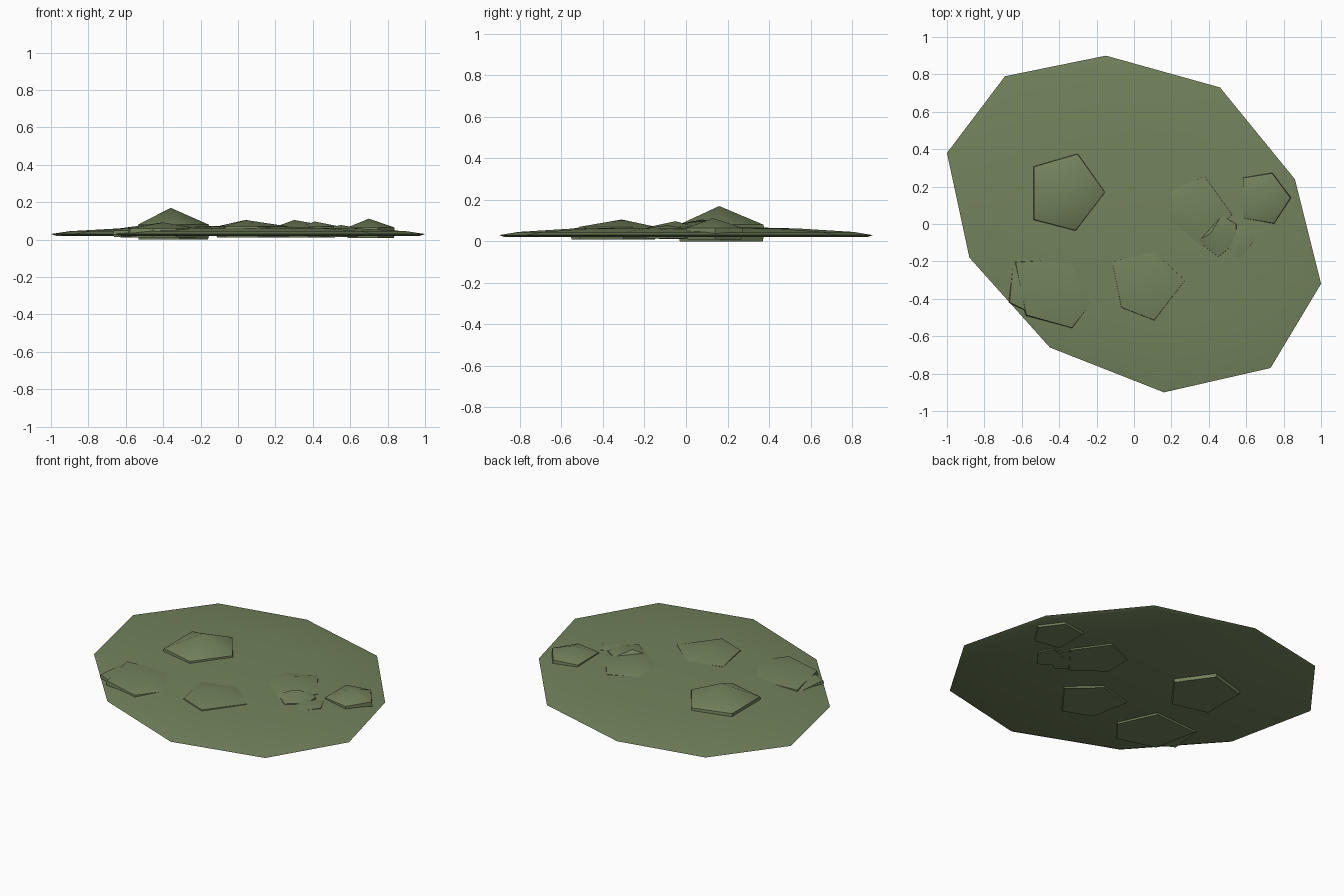
import bpy, bmesh, math
from mathutils import Vector

cube = bpy.data.objects.get("Cube")
if cube:
    bpy.data.objects.remove(cube, do_unlink=True)

# Single moss green
moss = bpy.data.materials.new("moss_green")
moss.use_nodes = True
color = (0.17, 0.225, 0.108, 1)
moss.diffuse_color = color
bsdf = moss.node_tree.nodes["Principled BSDF"]
bsdf.inputs["Base Color"].default_value = color
bsdf.inputs["Roughness"].default_value = 0.9


def mound(name, outline, apex, rings):
    """Stack scaled copies of an outline (scale, z) around the apex; cap the bottom, peak the top."""
    bm = bmesh.new()
    center = Vector(apex[:2])
    loops = []
    for scale, z in rings:
        loop = []
        for p in outline:
            q = center + (Vector(p) - center) * scale
            loop.append(bm.verts.new((q.x, q.y, z)))
        loops.append(loop)
    n = len(outline)
    for low, high in zip(loops, loops[1:]):
        for i in range(n):
            j = (i + 1) % n
            bm.faces.new((low[i], low[j], high[j], high[i]))
    bm.faces.new(loops[0])
    tip = bm.verts.new(apex)
    for i in range(n):
        bm.faces.new((loops[-1][i], loops[-1][(i + 1) % n], tip))
    bmesh.ops.recalc_face_normals(bm, faces=bm.faces)
    mesh = bpy.data.meshes.new(name)
    bm.to_mesh(mesh)
    bm.free()
    mesh.materials.append(moss)
    obj = bpy.data.objects.new(name, mesh)
    bpy.context.collection.objects.link(obj)
    bpy.ops.object.select_all(action='DESELECT')
    obj.select_set(True)
    bpy.context.view_layer.objects.active = obj
    bpy.ops.object.shade_smooth_by_angle(angle=math.radians(35))
    return obj


# Wide ten-sided mat with a low dome
mound("ground_mat",
      [(-.15, .9), (.46, .73), (.86, .24), (1, -.32), (.73, -.77),
       (.16, -.9), (-.45, -.66), (-.88, -.18), (-1, .38), (-.69, .79)],
      (0, 0, .075),
      [(.97, .02), (1, .03), (.9, .045), (.6, .062)])

# Pentagonal clumps: outline, apex, bottom height, rim height
clumps = {
    "tall_clump": ([(-.3, .38), (-.15, .17), (-.31, -.04), (-.54, .02), (-.54, .31)],
                   (-.36, .16, .17), 0, .08),
    "edge_clump_wide": ([(-.64, -.2), (-.33, -.18), (-.22, -.42), (-.33, -.56), (-.58, -.49)],
                        (-.4, -.37, .092), .01, .06),
    "edge_clump_small": ([(-.65, -.21), (-.4, -.2), (-.33, -.4), (-.45, -.53), (-.67, -.42)],
                         (-.5, -.36, .08), .015, .05),
    "front_clump": ([(.1, -.14), (.28, -.3), (.11, -.52), (-.07, -.45), (-.12, -.2)],
                    (.04, -.31, .105), .01, .07),
    "inner_clump": ([(.38, .26), (.53, .05), (.38, -.14), (.19, 0), (.19, .18)],
                    (.3, .08, .105), .012, .066),
    "middle_clump": ([(.47, .05), (.55, 0), (.55, -.1), (.45, -.18), (.34, -.09)],
                     (.41, -.05, .097), .015, .07),
    "little_clump": ([(.6, 0), (.645, -.09), (.56, -.2), (.47, -.14), (.48, -.04)],
                     (.55, -.09, .078), .014, .062),
    "side_clump": ([(.58, .25), (.74, .275), (.84, .14), (.75, 0), (.58, .03)],
                   (.7, .13, .112), .008, .065),
}
for name, (outline, apex, bottom, rim) in clumps.items():
    mound(name, outline, apex, [(.95, bottom), (1, (bottom + rim) / 2), (.97, rim)])
